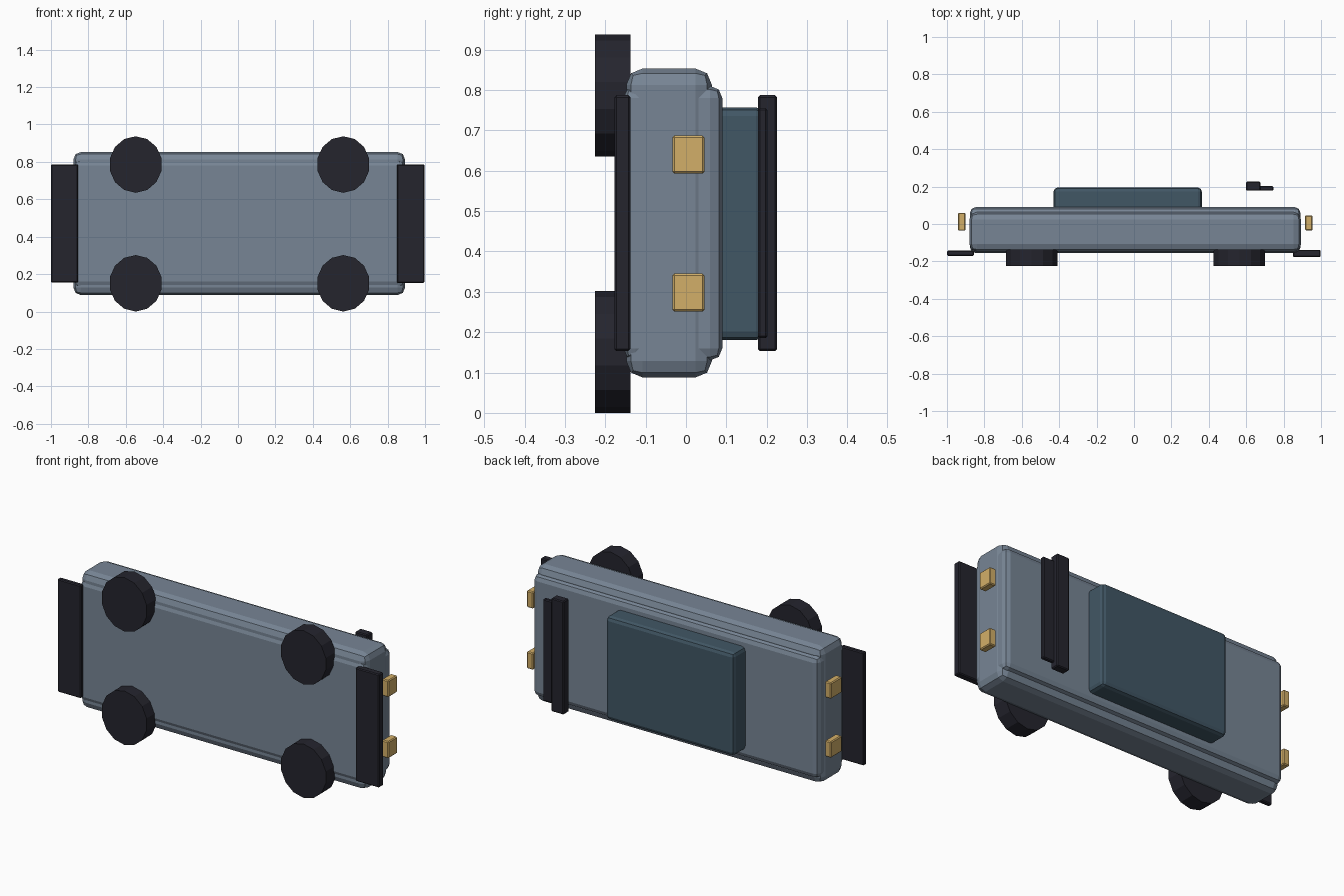
import bpy, bmesh, math
from mathutils import Matrix

if "Cube" in bpy.data.objects:
    bpy.data.objects.remove(bpy.data.objects["Cube"])


def material(name, rgb):
    m = bpy.data.materials.new(name)
    m.diffuse_color = (*rgb, 1)
    m.use_nodes = True
    m.node_tree.nodes["Principled BSDF"].inputs["Base Color"].default_value = m.diffuse_color
    return m


BODY = material("slate_grey", (0.185, 0.235, 0.30))
GLASS = material("dark_teal", (0.053, 0.095, 0.13))
BLACK = material("near_black", (0.018, 0.018, 0.027))
LAMP = material("amber", (0.65, 0.43, 0.14))


def finish(name, bm, mat):
    mesh = bpy.data.meshes.new(name)
    bm.to_mesh(mesh)
    bm.free()
    mesh.materials.append(mat)
    obj = bpy.data.objects.new(name, mesh)
    bpy.context.collection.objects.link(obj)
    return obj


def box(name, x, y, z, mat, bevel=0.005, segments=1):
    """Bevelled box given by its (min, max) range on each axis."""
    bm = bmesh.new()
    bmesh.ops.create_cube(bm, size=1)
    for v in bm.verts:
        v.co = [r[0] if c < 0 else r[1] for c, r in zip(v.co, (x, y, z))]
    bmesh.ops.bevel(bm, geom=bm.edges[:], offset=bevel, segments=segments,
                    profile=0.5, affect='EDGES')
    return finish(name, bm, mat)


def wheel(name, x, z):
    """Low-poly disc with its axle along y."""
    bm = bmesh.new()
    bmesh.ops.create_cone(bm, cap_ends=True, segments=14, radius1=0.151,
                          radius2=0.151, depth=0.088)
    bmesh.ops.rotate(bm, verts=bm.verts, matrix=Matrix.Rotation(math.pi / 2, 3, 'X'))
    top = max(v.co.z for v in bm.verts)
    side = max(v.co.x for v in bm.verts)
    for v in bm.verts:
        v.co.x *= 0.138 / side
        v.co.z *= 0.151 / top
    bmesh.ops.translate(bm, verts=bm.verts, vec=(x, -0.181, z))
    return finish(name, bm, BLACK)


# Hull: a wide block and a slightly taller, narrower one
box("body", (-0.88, 0.893), (-0.148, 0.064), (0.088, 0.853), BODY, 0.04, 2)
box("body_deck", (-0.877, 0.89), (-0.155, 0.09), (0.13, 0.81), BODY, 0.03, 2)

# Cabin
box("cabin", (-0.43, 0.363), (0.06, 0.195), (0.18, 0.757), GLASS, 0.022, 2)

# Bumper plates at both ends
box("left_bumper", (-1.0, -0.855), (-0.17, -0.143), (0.155, 0.787), BLACK)
box("right_bumper", (0.85, 0.997), (-0.177, -0.138), (0.153, 0.787), BLACK)

# Spoiler: two overlapping strips
box("spoiler_bar", (0.6, 0.677), (0.178, 0.226), (0.153, 0.787), BLACK)
box("spoiler_blade", (0.605, 0.745), (0.178, 0.202), (0.185, 0.755), BLACK)

# Lamps in pairs
for i, zc in enumerate((0.298, 0.64)):
    box(f"right_lamp_{i}", (0.915, 0.955), (-0.034, 0.046),
        (zc - 0.047, zc + 0.047), LAMP)
for i, zc in enumerate((0.305, 0.635)):
    box(f"left_lamp_{i}", (-0.94, -0.902), (-0.036, 0.06),
        (zc - 0.045, zc + 0.045), LAMP)

# Four wheels
for i, x in enumerate((-0.547, 0.563)):
    for j, z in enumerate((0.151, 0.786)):
        wheel(f"wheel_{i}_{j}", x, z)
